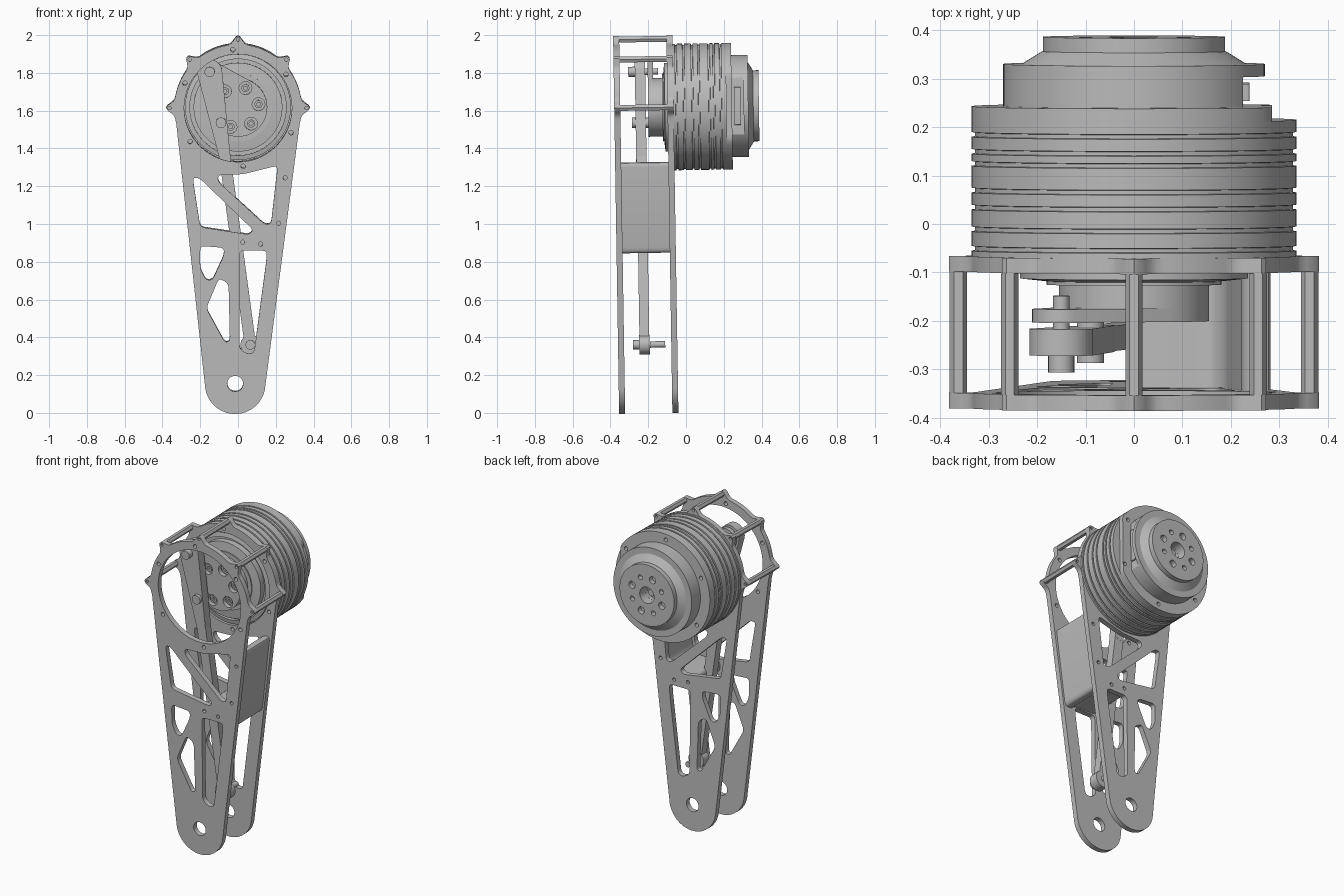
import bpy, bmesh
from math import sin, cos, radians, exp, pi
from mathutils import Matrix, Vector
from mathutils.geometry import convex_hull_2d

if "Cube" in bpy.data.objects:
    bpy.data.objects.remove(bpy.data.objects["Cube"])

HUB = 1.62   # height of the motor axis
TILT = (Matrix.Translation((0, 0, HUB)) @ Matrix.Rotation(0.016, 4, 'X')
        @ Matrix.Translation((0, 0, -HUB)))

grey = bpy.data.materials.new("metal_grey")
grey.use_nodes = True
grey.diffuse_color = (0.5, 0.5, 0.5, 1)
grey.node_tree.nodes["Principled BSDF"].inputs["Base Color"].default_value = (0.5, 0.5, 0.5, 1)


def finish(name, mesh, matrix):
    """Clean a mesh, tilt it into place and shade it."""
    bm = bmesh.new()
    bm.from_mesh(mesh)
    bmesh.ops.remove_doubles(bm, verts=bm.verts, dist=1e-5)
    bmesh.ops.recalc_face_normals(bm, faces=bm.faces)
    bm.to_mesh(mesh)
    bm.free()
    mesh.transform(TILT @ matrix)
    mesh.materials.clear()
    mesh.materials.append(grey)
    ob = bpy.data.objects.new(name, mesh)
    bpy.context.scene.collection.objects.link(ob)
    bpy.ops.object.select_all(action='DESELECT')
    ob.select_set(True)
    bpy.context.view_layer.objects.active = ob
    bpy.ops.object.shade_smooth_by_angle(angle=radians(30))
    return ob


def prism(name, loops, y0, y1):
    """Extrude x-z outlines (first outer, rest holes) from y0 to y1."""
    cu = bpy.data.curves.new(name, 'CURVE')
    cu.dimensions, cu.fill_mode = '2D', 'BOTH'
    cu.extrude = (y1 - y0) / 2
    for loop in loops:
        sp = cu.splines.new('POLY')
        sp.points.add(len(loop) - 1)
        for p, (x, z) in zip(sp.points, loop):
            p.co = (x, z, 0, 1)
        sp.use_cyclic_u = True
    tmp = bpy.data.objects.new("outline", cu)
    bpy.context.scene.collection.objects.link(tmp)
    dg = bpy.context.evaluated_depsgraph_get()
    mesh = bpy.data.meshes.new_from_object(tmp.evaluated_get(dg))
    bpy.data.objects.remove(tmp)
    bpy.data.curves.remove(cu)
    mid = Matrix.Translation((0, (y0 + y1) / 2, 0))
    return finish(name, mesh, mid @ Matrix.Rotation(pi / 2, 4, 'X'))


def lathe(name, profile, steps=96):
    """Revolve a (radius, y) profile around the motor axis."""
    bm = bmesh.new()
    vs = [bm.verts.new((r, y, 0)) for r, y in profile]
    es = [bm.edges.new(pair) for pair in zip(vs, vs[1:])]
    bmesh.ops.spin(bm, geom=vs + es, cent=(0, 0, 0), axis=(0, 1, 0),
                   angle=2 * pi, steps=steps)
    mesh = bpy.data.meshes.new(name)
    bm.to_mesh(mesh)
    bm.free()
    return finish(name, mesh, Matrix.Translation((0, 0, HUB)))


def circle(x, z, r, n=24):
    return [(x + r * cos(2 * pi * i / n), z + r * sin(2 * pi * i / n)) for i in range(n)]


def polar(r, deg):
    return r * cos(radians(deg)), HUB + r * sin(radians(deg))


def bolt_ring(count, ring, r, start):
    return [circle(*polar(ring, start + i * 360 / count), r, 16) for i in range(count)]


def link(a, b):
    """Outline wrapped around two (x, z, r) circles."""
    pts = circle(*a, 40) + circle(*b, 40)
    return [pts[i] for i in convex_hull_2d(pts)]


def rounded(pts, r=0.025):
    out = []
    for i, p in enumerate(pts):
        p = Vector(p)
        ends = []
        for q in (pts[i - 1], pts[(i + 1) % len(pts)]):
            d = Vector(q) - p
            ends.append(p + d.normalized() * min(r, d.length * 0.42))
        for t in (0, 0.25, 0.5, 0.75, 1):
            out.append(tuple(ends[0] * (1 - t) ** 2 + p * 2 * t * (1 - t) + ends[1] * t * t))
    return out


def flat_circle(r, limit, n=96):
    """Circle cut off by a flat on its +x side."""
    return [(min(x, limit), z) for x, z in circle(0, HUB, r, n)]


# Side plate outline: round foot, straight flanks, ring head with five lugs
FOOT = (-0.015, 0.16)
LUGS = (0, 45, 90, 135, 180)
outline = [(FOOT[0] + 0.16 * cos(radians(a)), FOOT[1] + 0.16 * sin(radians(a)))
           for a in range(187, 355, 6)]
for a in range(-14, 195, 2):
    near = min(abs(a - lug) for lug in LUGS)
    outline.append(polar(0.337 + 0.044 * exp(-(near / 4.5) ** 2), a))

# Lightening windows of the truss
windows = [
    [(-0.24, 1.25), (-0.205, 1.25), (0.08, 0.975), (0.06, 0.95), (-0.2, 0.99)],
    [(-0.105, 1.265), (0.03, 1.27), (0.13, 1.295), (0.21, 1.315), (0.175, 1.005),
     (0.14, 1.005), (-0.105, 1.23)],
    [(-0.2, 0.89), (-0.075, 0.88), (-0.075, 0.84), (-0.135, 0.71), (-0.17, 0.71), (-0.2, 0.77)],
    [(-0.1, 0.72), (-0.05, 0.69), (-0.043, 0.385), (-0.07, 0.38), (-0.168, 0.56)],
    [(0.008, 0.865), (0.153, 0.865), (0.15, 0.81), (0.085, 0.325), (0.05, 0.318), (0.008, 0.345)],
]
screws = [(0.025, 0.91), (0.12, 0.9), (0.215, 1.01), (0.25, 1.25)]
plate = [outline, circle(0, HUB, 0.285, 96), circle(*FOOT, 0.042, 32)]
plate += [rounded(w) for w in windows]
plate += [circle(x, z, 0.011, 12) for x, z in screws]
plate += [circle(*polar(0.362, a), 0.009, 12) for a in LUGS]
plate += bolt_ring(6, 0.31, 0.012, 35)
prism("front_plate", plate, -0.380, -0.348)
prism("back_plate", plate, -0.098, -0.066)

# Hexagonal standoffs between the lugs
for a in LUGS:
    prism("standoff", [circle(*polar(0.362, a), 0.018, 6)], -0.348, -0.098)

# Spacer block: wall along one flank with a foot under the crossbar
prism("spacer_block", [rounded([(0.285, 1.335), (0.225, 1.325), (0.19, 0.985), (0.16, 0.945),
                                (0.0, 0.945), (0.0, 0.875), (0.16, 0.87), (0.18, 0.85),
                                (0.226, 0.85)], 0.03)], -0.348, -0.098)

# Motor body: stepped front face and ribbed shell
shell = [(0, -0.125), (0.18, -0.125), (0.18, -0.118), (0.235, -0.112), (0.235, -0.075),
         (0.255, -0.075), (0.255, -0.095), (0.28, -0.09), (0.28, -0.066), (0.335, -0.066)]
for y in (-0.05, -0.01, 0.035, 0.07, 0.125, 0.15, 0.185):
    shell += [(0.335, y - 0.005), (0.328, y - 0.004), (0.328, y + 0.004), (0.335, y + 0.005)]
shell += [(0.335, 0.215), (0, 0.215)]
lathe("motor_shell", shell)
prism("motor_rear_flange", [flat_circle(0.335, 0.285)] + bolt_ring(6, 0.3, 0.012, 35),
      0.215, 0.243)

# Gearbox cap with a connector recess on its flat
prism("cap_base", [flat_circle(0.27, 0.225)], 0.243, 0.305)
prism("cap_rim", [circle(0, HUB, 0.27, 96), circle(0, HUB, 0.05)], 0.305, 0.33)
lathe("cap_cone", [(0.05, 0.33), (0.232, 0.33), (0.19, 0.356), (0.05, 0.356), (0.05, 0.33)])
prism("connector", [rounded([(0.2, 1.52), (0.238, 1.52), (0.238, 1.72), (0.2, 1.72)], 0.005)],
      0.255, 0.29)
prism("output_flange", [circle(0, HUB, 0.188, 96), circle(0, HUB, 0.05)]
      + bolt_ring(4, 0.11, 0.022, 20) + bolt_ring(4, 0.11, 0.015, 65), 0.356, 0.386)
prism("output_bolt", [circle(0, HUB, 0.022, 6)], 0.3, 0.345)

# Crank: drive disk with counterbored bolts, and an arm to the upper pin
TOP, LOW, BEND = (-0.15, 1.81), (0.065, 0.365), (-0.07, 1.36)
bores = bolt_ring(6, 0.11, 0.034, 9)
prism("drive_disk", [circle(0, HUB, 0.155, 64)], -0.172, -0.125)
prism("crank_arm", [link((0, HUB, 0.155), (*TOP, 0.06))] + bores, -0.2, -0.172)
for i in range(6):
    prism("crank_bolt", [circle(*polar(0.11, 9 + 60 * i), 0.021, 16),
                         circle(*polar(0.11, 9 + 60 * i), 0.011, 6)], -0.188, -0.17)

# Push rod with pins
prism("rod_upper", [link((*TOP, 0.066), (*BEND, 0.03))], -0.268, -0.213)
prism("rod_lower", [link((*BEND, 0.03), (*LOW, 0.03))], -0.266, -0.214)
prism("rod_end", [circle(*LOW, 0.052, 32)], -0.268, -0.212)
for name, spot, r, y0, y1 in (("upper_pin", TOP, 0.017, -0.215, -0.145),
                              ("upper_pin_head", TOP, 0.027, -0.303, -0.266),
                              ("middle_pin", (-0.09, 1.54), 0.028, -0.288, -0.198),
                              ("lower_pin", LOW, 0.017, -0.21, -0.13),
                              ("lower_pin_head", LOW, 0.025, -0.3, -0.266)):
    prism(name, [circle(*spot, r)], y0, y1)
